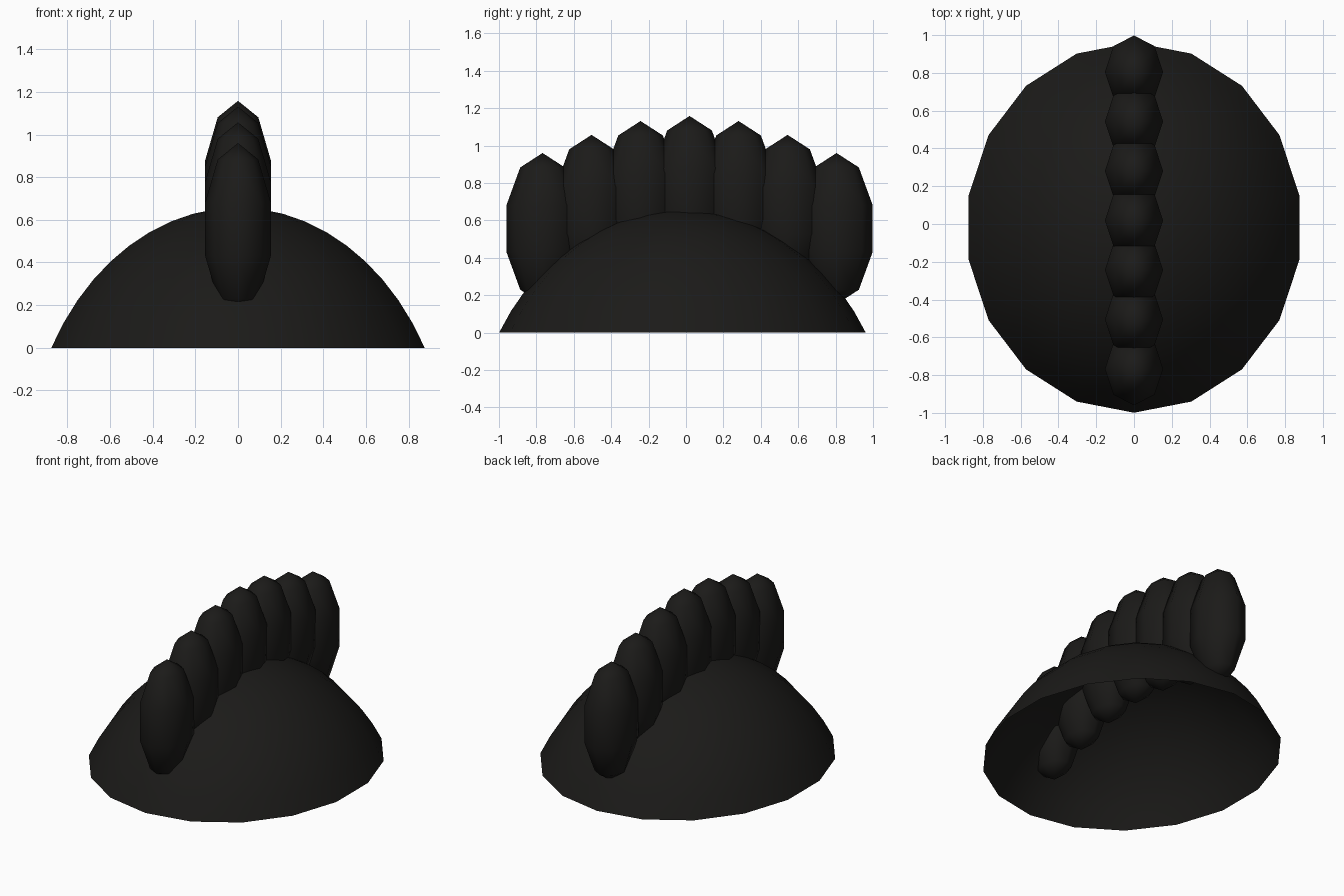
import bpy, bmesh
from math import sin, cos, radians, pi

if "Cube" in bpy.data.objects:
    bpy.data.objects.remove(bpy.data.objects["Cube"])

black = bpy.data.materials.new("black")
black.diffuse_color = (0.011, 0.0105, 0.0095, 1)
black.use_nodes = True
black.node_tree.nodes["Principled BSDF"].inputs["Base Color"].default_value = black.diffuse_color


def finish(bm, name, location):
    mesh = bpy.data.meshes.new(name)
    bmesh.ops.recalc_face_normals(bm, faces=bm.faces[:])
    bm.to_mesh(mesh)
    bm.free()
    for p in mesh.polygons:
        p.use_smooth = True
    mesh.materials.append(black)
    ob = bpy.data.objects.new(name, mesh)
    ob.location = location
    bpy.context.collection.objects.link(ob)


# Open-bottomed cap: top slice of an ellipsoid, 18 sides and 10 rings
SIDES, RINGS = 18, 10
RX, RY, HEIGHT, CUT = 0.889, 0.98, 0.657, radians(61)
bm = bmesh.new()
rows = []
for k in range(1, RINGS + 1):
    t = CUT * k / RINGS
    r = sin(t) / sin(CUT)
    z = HEIGHT * (cos(t) - cos(CUT)) / (1 - cos(CUT))
    angles = [pi / 2 + 2 * pi * i / SIDES for i in range(SIDES)]
    rows.append([bm.verts.new((RX * r * cos(a), RY * r * sin(a), z)) for a in angles])
apex = bm.verts.new((0, 0, HEIGHT))
for i in range(SIDES):
    j = (i + 1) % SIDES
    bm.faces.new((apex, rows[0][i], rows[0][j]))
    for a, b in zip(rows, rows[1:]):
        bm.faces.new((a[i], b[i], b[j], a[j]))
finish(bm, "cap", (0, -0.019, 0))

# Crest: seven low-poly ellipsoids along the middle, tallest at the centre
TOPS = [1.158, 1.131, 1.057, 0.96]
for n in range(-3, 4):
    bm = bmesh.new()
    bmesh.ops.create_uvsphere(bm, u_segments=8, v_segments=5, radius=1)
    bmesh.ops.scale(bm, vec=(0.162, 0.203, 0.404), verts=bm.verts[:])
    finish(bm, f"crest_tuft_{n + 4}", (0, 0.019 + 0.262 * n, TOPS[abs(n)] - 0.404))
